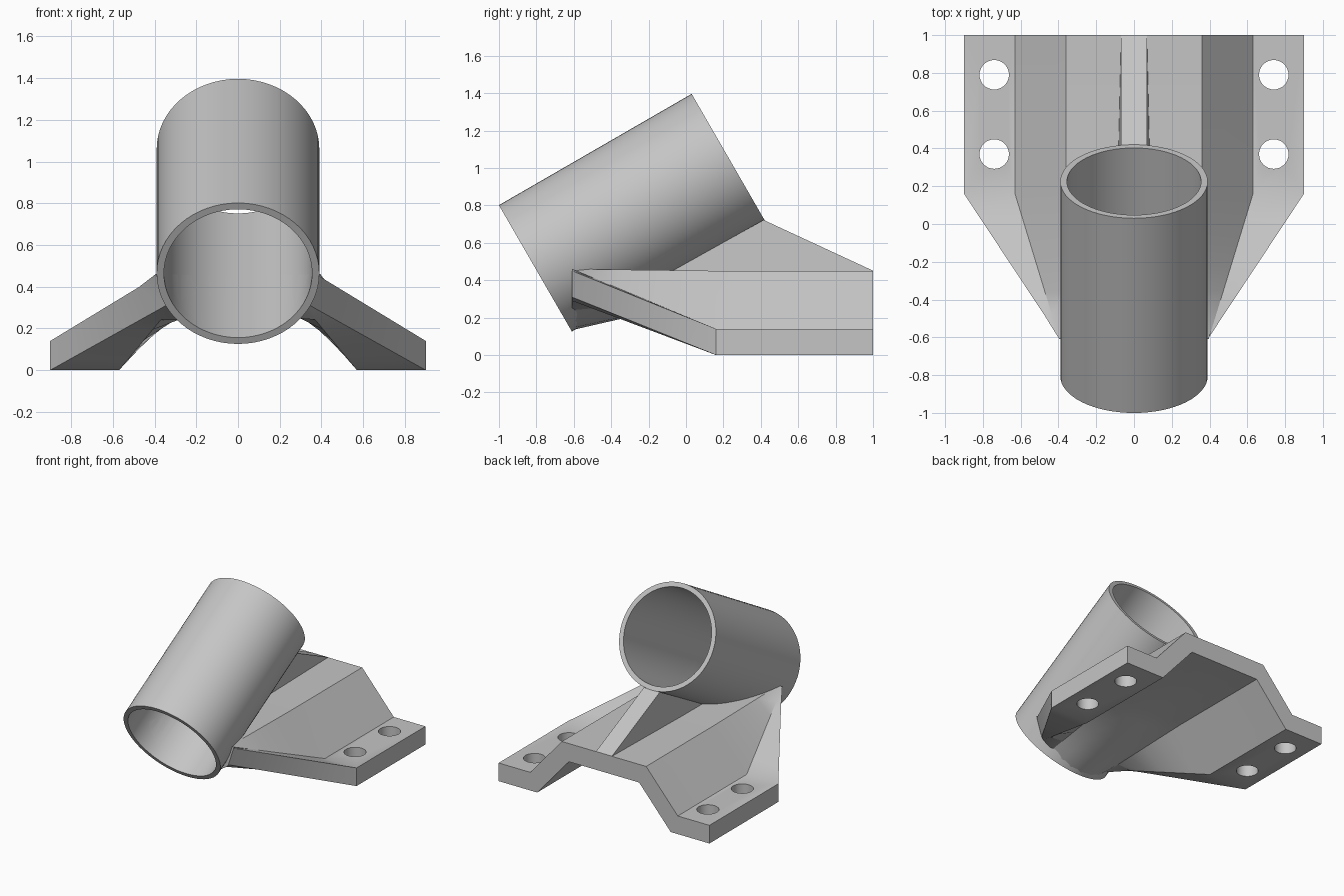
import bpy, bmesh, math
from mathutils import Matrix, Vector

cube = bpy.data.objects.get("Cube")
if cube:
    bpy.data.objects.remove(cube)

grey = bpy.data.materials.new("plain grey")
grey.use_nodes = True
colour = (0.56, 0.56, 0.56, 1)
grey.diffuse_color = colour
grey.node_tree.nodes["Principled BSDF"].inputs["Base Color"].default_value = colour

TILT = Matrix.Rotation(math.radians(-60), 4, "X")
TUBE = Matrix.Translation((0, -0.29, 0.761)) @ TILT
OUTER, INNER, LENGTH = 0.39, 0.355, 1.19


def add_object(name, bm):
    bmesh.ops.recalc_face_normals(bm, faces=bm.faces)
    mesh = bpy.data.meshes.new(name)
    bm.to_mesh(mesh)
    bm.free()
    mesh.materials.append(grey)
    ob = bpy.data.objects.new(name, mesh)
    bpy.context.collection.objects.link(ob)
    return ob


def cylinder(name, radius, depth, matrix, sides):
    bm = bmesh.new()
    bmesh.ops.create_cone(bm, cap_ends=True, segments=sides, radius1=radius,
                          radius2=radius, depth=depth, matrix=matrix)
    return add_object(name, bm)


def loft(name, loops):
    """Skin a row of equal closed loops and cap both ends."""
    bm = bmesh.new()
    rows = [[bm.verts.new(p) for p in loop] for loop in loops]
    n = len(rows[0])
    for a, b in zip(rows, rows[1:]):
        for i in range(n):
            j = (i + 1) % n
            bm.faces.new((a[i], a[j], b[j], b[i]))
    bm.faces.new(rows[0])
    bm.faces.new(rows[-1])
    return add_object(name, bm)


def select(ob):
    bpy.ops.object.select_all(action="DESELECT")
    ob.select_set(True)
    bpy.context.view_layer.objects.active = ob


def cut(ob, cutter):
    select(ob)
    mod = ob.modifiers.new("cut", "BOOLEAN")
    mod.operation, mod.solver, mod.object = "DIFFERENCE", "EXACT", cutter
    bpy.ops.object.modifier_apply(modifier=mod.name)


def hug(x):
    """Height of the tube wall's underside where the bracket ends."""
    return 0.576 - 0.443 * math.sqrt(1 - (x / 0.384) ** 2)


# Half section of the bracket: back (x, z) paired with front (x, z)
half = [((bx, 0.31), (fx, hug(fx))) for bx, fx in
        ((0, 0), (0.1, 0.09), (0.2, 0.17), (0.3, 0.25))]
half += [((0.57, 0), (0.33, 0.29)), ((0.9, 0), (0.345, 0.31)),
         ((0.9, 0.14), (0.39, 0.45)), ((0.63, 0.14), (0.395, 0.46)),
         ((0.36, 0.45), (0.36, 0.46))]


def section(y, t):
    pts = [Vector(b).lerp(Vector(f), t) for b, f in half]
    right = [(p.x, y, p.y) for p in pts]
    return right + [(-x, y, z) for x, y, z in reversed(right[1:])]


STEPS = 6
rows = [section(1, 0)]
rows += [section(0.16 - 0.77 * i / STEPS, i / STEPS) for i in range(STEPS + 1)]
bracket = loft("bracket", rows)

# Tilted tube
tube = cylinder("tube", OUTER, LENGTH, TUBE, 64)

# Bore through tube and bracket
bore = cylinder("bore_cutter", INNER, LENGTH + 0.2, TUBE, 64)
cut(tube, bore)
cut(bracket, bore)

# Bolt holes
cutters = [bore]
for x in (-0.74, 0.74):
    for y in (0.37, 0.79):
        hole = cylinder("hole_cutter", 0.078, 0.6, Matrix.Translation((x, y, 0)), 32)
        cut(bracket, hole)
        cutters.append(hole)
for c in cutters:
    bpy.data.objects.remove(c)

# Drafted rib propping up the tube
def rib_row(y, top, base):
    wide = 0.068 + 0.09 * (top - base)
    return [(-wide, y, base), (wide, y, base), (0.068, y, top), (-0.068, y, top)]


rib = loft("support_rib", [rib_row(1, 0.451, 0.44), rib_row(0.415, 0.722, 0.44)])
bm = bmesh.new()
bm.from_mesh(rib.data)
# lean the tall end of the rib back under the tube
for v in bm.verts:
    if v.co.y < 0.5 and v.co.z < 0.5:
        v.co.y = -0.09
bm.to_mesh(rib.data)
bm.free()

for ob in (tube, bracket):
    select(ob)
    bpy.ops.object.shade_smooth_by_angle(angle=math.radians(25))
